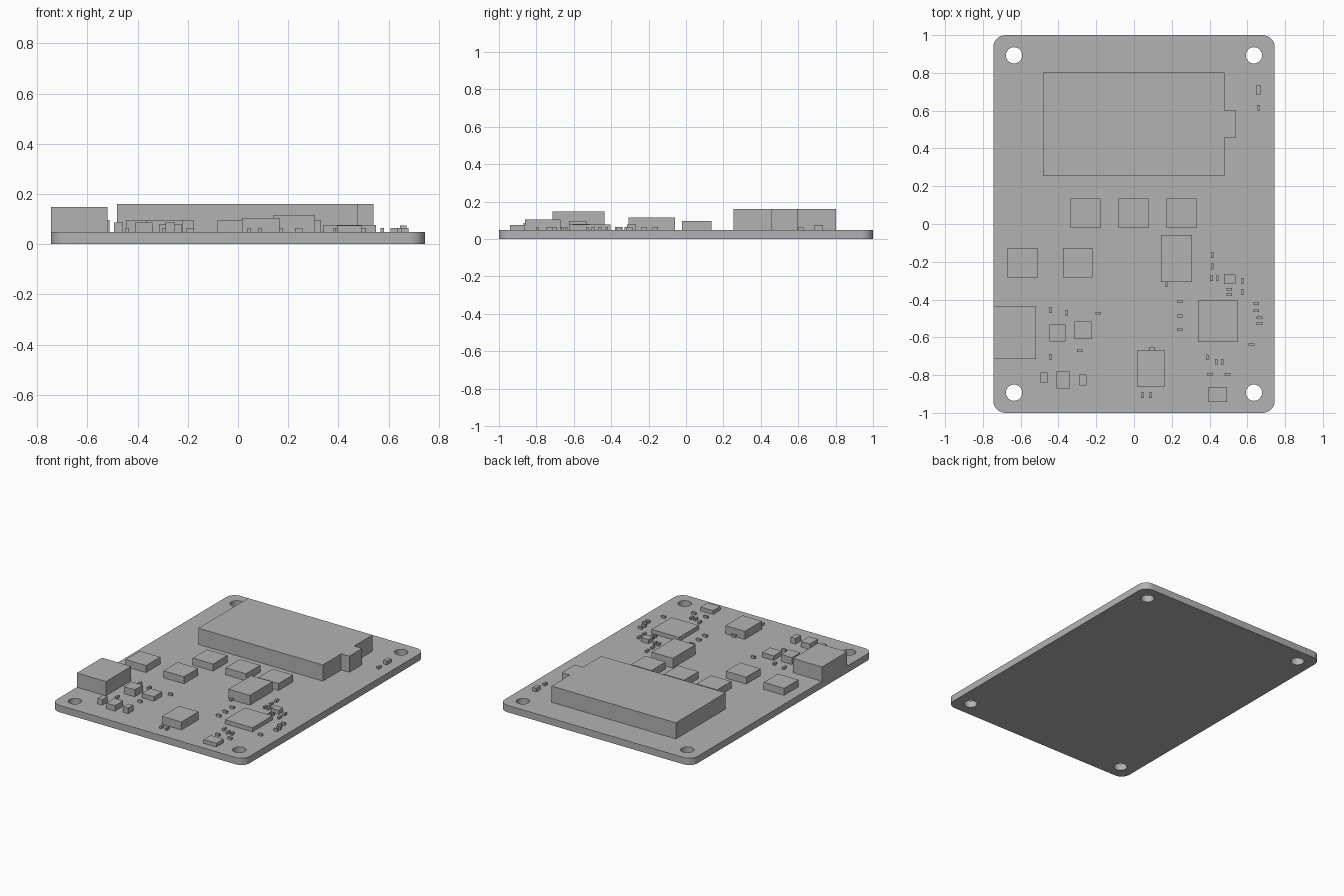
import bpy
import bmesh
from math import sin, cos, pi, radians
from mathutils import Vector

cube = bpy.data.objects.get("Cube")
if cube:
    bpy.data.objects.remove(cube, do_unlink=True)

BOARD_TOP = 0.048

grey = bpy.data.materials.new("plain_grey")
grey.use_nodes = True
grey.diffuse_color = (0.45, 0.45, 0.45, 1)
grey.node_tree.nodes["Principled BSDF"].inputs["Base Color"].default_value = grey.diffuse_color


def prism(name, loops, bottom, top):
    """Extrude an outline, with optional hole outlines, from bottom to top."""
    bm = bmesh.new()
    edges = []
    for loop in loops:
        verts = [bm.verts.new((x, y, bottom)) for x, y in loop]
        edges += [bm.edges.new((a, b)) for a, b in zip(verts, verts[1:] + verts[:1])]
    if len(loops) == 1:
        bm.faces.new(verts)
    else:
        bmesh.ops.triangle_fill(bm, edges=edges, use_beauty=True)
    result = bmesh.ops.extrude_face_region(bm, geom=bm.faces[:], use_keep_orig=True)
    moved = [v for v in result["geom"] if isinstance(v, bmesh.types.BMVert)]
    bmesh.ops.translate(bm, verts=moved, vec=Vector((0, 0, top - bottom)))
    bmesh.ops.recalc_face_normals(bm, faces=bm.faces[:])
    mesh = bpy.data.meshes.new(name)
    bm.to_mesh(mesh)
    bm.free()
    mesh.materials.append(grey)
    obj = bpy.data.objects.new(name, mesh)
    bpy.context.collection.objects.link(obj)
    return obj


def block(name, left, right, front, back, top):
    """Rectangular component sitting on the board."""
    outline = [(left, front), (right, front), (right, back), (left, back)]
    return prism(name, [outline], BOARD_TOP, top)


def arc(cx, cy, radius, start, sweep, steps):
    angles = [start + sweep * i / steps for i in range(steps + 1)]
    return [(cx + radius * cos(a), cy + radius * sin(a)) for a in angles]


# Circuit board with rounded corners and four mounting holes
half_x, half_y, corner = 0.745, 1.0, 0.065
signs = [(1, 1), (-1, 1), (-1, -1), (1, -1)]
outline, holes = [], []
for i, (sx, sy) in enumerate(signs):
    outline += arc(sx * (half_x - corner), sy * (half_y - corner), corner, i * pi / 2, pi / 2, 8)
    holes.append(arc(sx * 0.635, sy * 0.893, 0.043, 0, 2 * pi, 32)[:-1])
board = prism("circuit_board", [outline] + holes, 0, BOARD_TOP)
bpy.ops.object.select_all(action="DESELECT")
board.select_set(True)
bpy.context.view_layer.objects.active = board
bpy.ops.object.shade_smooth_by_angle(angle=radians(35))

# Large module with a stepped key on its left side
key = [(-0.483, 0.253), (0.478, 0.253), (0.478, 0.457), (0.54, 0.457),
       (0.54, 0.6), (0.478, 0.6), (0.478, 0.802), (-0.483, 0.802)]
prism("large_module", [key], BOARD_TOP, 0.161)

# Square relays: a row of three and a row of two
for x in (-0.256, -0.002, 0.251):
    block("centre_relay", x - 0.079, x + 0.079, -0.022, 0.136, 0.097)
for x in (-0.591, -0.298):
    block("side_relay", x - 0.079, x + 0.079, -0.284, -0.127, 0.097)

# Main components
block("edge_connector", -0.745, -0.52, -0.715, -0.437, 0.148)
block("power_module", 0.142, 0.306, -0.307, -0.058, 0.116)
block("processor", 0.338, 0.55, -0.625, -0.405, 0.077)
block("front_module", 0.015, 0.165, -0.86, -0.671, 0.104)

# Medium components
block("tall_inductor", -0.447, -0.362, -0.622, -0.533, 0.097)
block("flat_regulator", -0.315, -0.225, -0.608, -0.517, 0.08)
block("wide_capacitor", -0.41, -0.341, -0.87, -0.782, 0.087)
block("right_capacitor", -0.495, -0.458, -0.842, -0.785, 0.087)
block("left_capacitor", -0.288, -0.251, -0.856, -0.797, 0.087)
block("front_oscillator", 0.394, 0.492, -0.942, -0.862, 0.074)
block("small_oscillator", 0.476, 0.537, -0.316, -0.268, 0.077)
block("indicator_lamp", 0.645, 0.672, 0.685, 0.733, 0.074)
block("indicator_resistor", 0.65, 0.667, 0.601, 0.629, 0.065)

# Tiny chip resistors, lengthwise and crosswise
lengthwise = [(0.415, -0.164), (0.415, -0.225), (0.41, -0.287), (0.44, -0.287),
              (0.574, -0.302), (0.574, -0.36), (0.172, -0.315), (-0.442, -0.455),
              (-0.357, -0.47), (-0.442, -0.702), (0.388, -0.706), (0.435, -0.73),
              (0.468, -0.73), (0.045, -0.906), (0.087, -0.906)]
crosswise = [(0.505, -0.346), (0.505, -0.373), (0.243, -0.41), (0.243, -0.487),
             (0.243, -0.56), (-0.19, -0.473), (-0.288, -0.67), (0.095, -0.662),
             (0.648, -0.423), (0.648, -0.46), (0.664, -0.497), (0.664, -0.527),
             (0.622, -0.64), (0.402, -0.796), (0.495, -0.796)]
for spots, dx, dy in ((lengthwise, 0.007, 0.015), (crosswise, 0.015, 0.007)):
    for x, y in spots:
        block("chip_resistor", x - dx, x + dx, y - dy, y + dy, 0.064)
